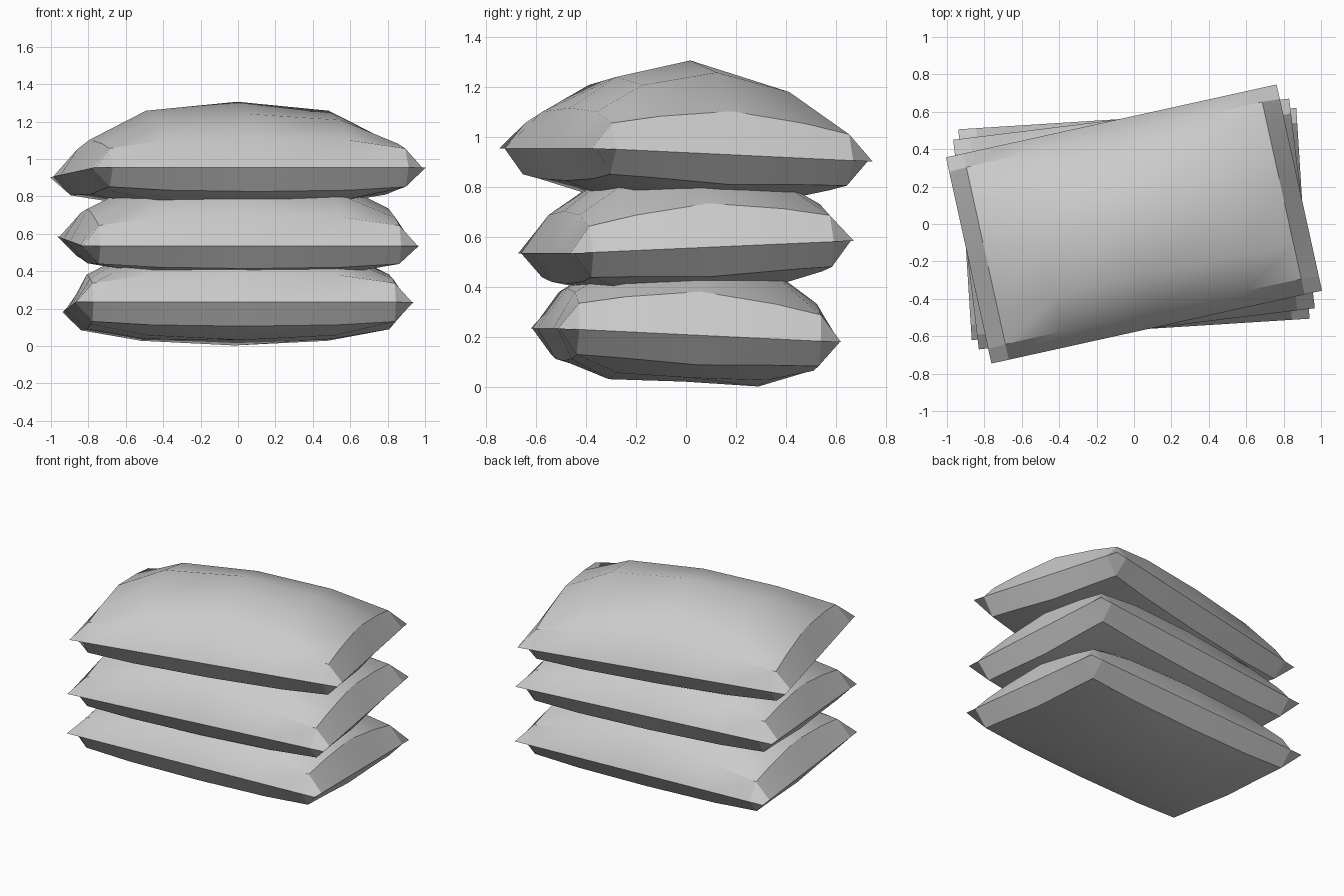
import bpy
import bmesh
from math import atan2
from mathutils import Matrix

if "Cube" in bpy.data.objects:
    bpy.data.objects.remove(bpy.data.objects["Cube"], do_unlink=True)

cloth = bpy.data.materials.new("light grey cloth")
cloth.use_nodes = True
cloth.diffuse_color = (0.6, 0.6, 0.6, 1)
cloth.node_tree.nodes["Principled BSDF"].inputs["Base Color"].default_value = (0.6, 0.6, 0.6, 1)

# Distances of the grid lines from the middle; the last ones are the seam
XS = (0, 0.5, 0.81, 0.905)
YS = (0, 0.3, 0.485, 0.565)
# Bulge of one quarter of the sack: rows go outward in x, columns outward in y
UPPER = ((0.378, 0.298, 0.165), (0.33, 0.266, 0.15), (0.175, 0.14, 0.105))
LOWER = ((0.185, 0.19, 0.125), (0.17, 0.165, 0.118), (0.118, 0.105, 0.1))


def make_sack(name, height, turn, drop):
    """Pillow shaped sack, turned about z, with its back lower by drop."""
    bm = bmesh.new()
    steps = range(-3, 4)
    seam = {}

    def point(i, j, table, side):
        a, b = abs(i), abs(j)
        x, y = (XS[a] if i > 0 else -XS[a]), (YS[b] if j > 0 else -YS[b])
        if a == 3 or b == 3:
            if (i, j) not in seam:
                seam[i, j] = bm.verts.new((x, y, 0))
            return seam[i, j]
        return bm.verts.new((x, y, side * table[a][b]))

    for table, side in ((UPPER, 1), (LOWER, -1)):
        grid = {(i, j): point(i, j, table, side) for i in steps for j in steps}
        for i in steps[:-1]:
            for j in steps[:-1]:
                quad = [grid[i, j], grid[i + 1, j], grid[i + 1, j + 1], grid[i, j + 1]]
                bm.faces.new(quad[::side])

    tilt = atan2(-drop, 2 * YS[3])
    bm.transform(Matrix.Translation((0, 0, height))
                 @ Matrix.Rotation(turn, 4, "Z") @ Matrix.Rotation(tilt, 4, "X"))
    mesh = bpy.data.meshes.new(name)
    bm.to_mesh(mesh)
    bm.free()
    mesh.materials.append(cloth)
    sack = bpy.data.objects.new(name, mesh)
    bpy.context.collection.objects.link(sack)
    bpy.ops.object.select_all(action="DESELECT")
    sack.select_set(True)
    bpy.context.view_layer.objects.active = sack
    bpy.ops.object.shade_smooth_by_angle(angle=0.52)


# Three sacks, each turned a little further and tilted the other way
make_sack("bottom_sack", 0.207, 0.063, 0.055)
make_sack("middle_sack", 0.56, 0.122, -0.05)
make_sack("top_sack", 0.928, 0.217, 0.053)
